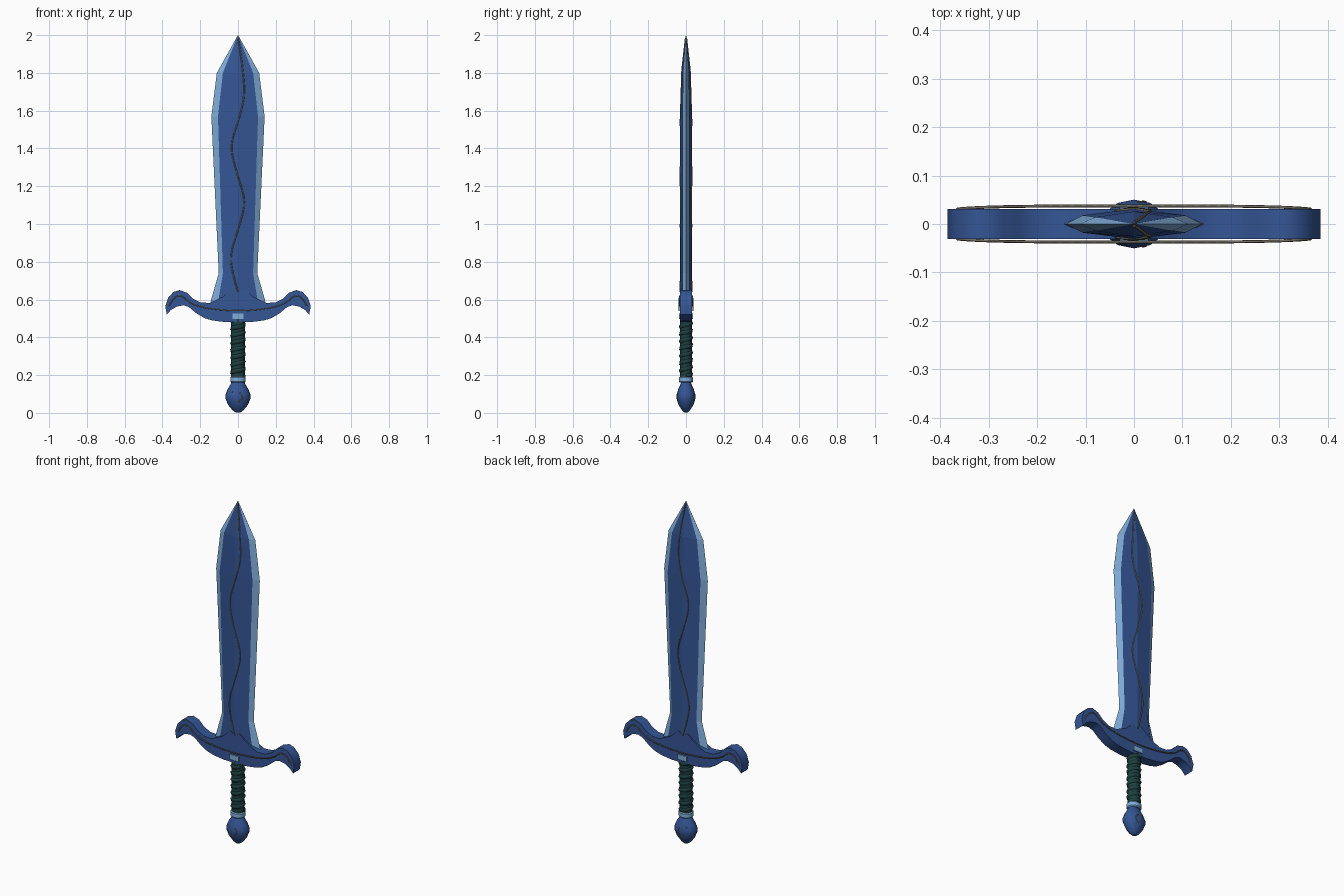
import bpy, bmesh, math

if "Cube" in bpy.data.objects:
    bpy.data.objects.remove(bpy.data.objects["Cube"])


def material(name, rgb):
    m = bpy.data.materials.new(name)
    m.diffuse_color = (*rgb, 1)
    m.use_nodes = True
    m.node_tree.nodes["Principled BSDF"].inputs["Base Color"].default_value = m.diffuse_color
    return m


BLUE = material("deep blue", (0.035, 0.092, 0.30))
LIGHT = material("pale blue", (0.22, 0.42, 0.70))
GREEN = material("dark green leather", (0.012, 0.05, 0.05))
GOLD = material("dull gold", (0.17, 0.16, 0.12))


def add_object(name, bm, mats, smooth=None):
    bmesh.ops.recalc_face_normals(bm, faces=bm.faces)
    me = bpy.data.meshes.new(name)
    bm.to_mesh(me)
    bm.free()
    ob = bpy.data.objects.new(name, me)
    bpy.context.collection.objects.link(ob)
    for m in mats:
        me.materials.append(m)
    if smooth:
        bpy.ops.object.select_all(action='DESELECT')
        ob.select_set(True)
        bpy.context.view_layer.objects.active = ob
        bpy.ops.object.shade_smooth_by_angle(angle=math.radians(smooth))
    return ob


def loft(bm, rings, strip_index=lambda i: 0):
    """Skin closed rings of points and cap the ends."""
    vs = [[bm.verts.new(p) for p in r] for r in rings]
    n = len(vs[0])
    for a, b in zip(vs, vs[1:]):
        for i in range(n):
            f = bm.faces.new((a[i], a[(i + 1) % n], b[(i + 1) % n], b[i]))
            f.material_index = strip_index(i)
    bm.faces.new(vs[0])
    bm.faces.new(vs[-1])


def lathe(name, profile, mat, sides, squash=1.0, smooth=40):
    bm = bmesh.new()
    loft(bm, [[(r * math.cos(2 * math.pi * i / sides),
                r * squash * math.sin(2 * math.pi * i / sides), z)
               for i in range(sides)] for r, z in profile])
    return add_object(name, bm, [mat], smooth)


def tube(name, pts, radius, mat, spline='NURBS', res=4):
    cu = bpy.data.curves.new(name, 'CURVE')
    cu.dimensions = '3D'
    cu.bevel_depth = radius
    cu.bevel_resolution = 1
    cu.resolution_u = res
    cu.use_fill_caps = True
    s = cu.splines.new(spline)
    s.points.add(len(pts) - 1)
    for p, co in zip(s.points, pts):
        p.co = (*co, 1)
    if spline == 'NURBS':
        s.order_u = 3
        s.use_endpoint_u = True
    cu.materials.append(mat)
    ob = bpy.data.objects.new(name, cu)
    bpy.context.collection.objects.link(ob)
    return ob


# Blade: eight-sided section, pale cutting bevels around a ridged core
# station: z, outer half width, core half width, core edge depth, ridge depth
stations = [(0.50, 0.10, 0.08, 0.018, 0.030), (0.59, 0.145, 0.105, 0.018, 0.030),
            (0.74, 0.102, 0.080, 0.018, 0.030), (1.57, 0.141, 0.106, 0.018, 0.031),
            (1.80, 0.112, 0.080, 0.014, 0.026), (1.999, 0.001, 0.0007, 0.0005, 0.001)]
bm = bmesh.new()
loft(bm, [[(-w, 0, z), (-i, -b, z), (0, -r, z), (i, -b, z),
           (w, 0, z), (i, b, z), (0, r, z), (-i, b, z)]
          for z, w, i, b, r in stations],
     lambda k: 1 if k in (0, 3, 4, 7) else 0)
add_object("blade", bm, [BLUE, LIGHT])

# Crossguard: half outline mirrored, extruded through the depth
half = [(0.03, 0.66), (0.08, 0.615), (0.15, 0.582), (0.20, 0.585), (0.24, 0.605),
        (0.272, 0.637), (0.31, 0.65), (0.342, 0.64), (0.37, 0.61), (0.385, 0.565),
        (0.377, 0.52), (0.355, 0.545), (0.325, 0.562), (0.29, 0.57), (0.26, 0.56),
        (0.22, 0.527), (0.18, 0.503), (0.14, 0.49), (0.07, 0.481)]
outline = [(0, 0.64)] + half + [(0, 0.48)] + [(-x, z) for x, z in reversed(half)]
bm = bmesh.new()
loft(bm, [[(x, y, z) for x, z in outline] for y in (-0.0305, 0.0305)])
add_object("crossguard", bm, [BLUE], 40)

# Grip core and spiral leather wrap
lathe("grip", [(0.036, 0.18), (0.036, 0.50)], GREEN, 16, 0.87)
turns, steps = 7.5, 14
helix = []
for k in range(int(turns * steps) + 1):
    a = 2 * math.pi * k / steps
    helix.append((0.027 * math.cos(a), 0.023 * math.sin(a),
                  0.195 + 0.29 * k / (turns * steps)))
tube("grip_wrap", helix, 0.015, GREEN, 'POLY')

# Collars and pommel
lathe("lower_collar", [(0.036, 0.16), (0.041, 0.165), (0.041, 0.187), (0.036, 0.192)],
      LIGHT, 16, 0.9)
bm = bmesh.new()
loft(bm, [[(x, y, z) for x, y in ((-0.03, -0.037), (0.03, -0.037),
                                  (0.03, 0.037), (-0.03, 0.037))] for z in (0.496, 0.526)])
add_object("upper_collar", bm, [LIGHT])
lathe("pommel", [(0.012, 0.002), (0.03, 0.015), (0.052, 0.042), (0.066, 0.075), (0.067, 0.095),
                 (0.055, 0.125), (0.04, 0.15), (0.032, 0.168)], BLUE, 12, 0.75)


# Gold vines on front and back of blade, guard and pommel
def ridge(z):
    return 0.031 if z < 1.57 else (0.031 - (z - 1.57) * 0.022 if z < 1.8
                                   else 0.026 * (2 - z) / 0.2)


wave = [(0.0, 1.985), (0.015, 1.90), (0.027, 1.80), (0.037, 1.68), (0.004, 1.55),
        (-0.045, 1.41), (0.0, 1.25), (0.042, 1.12), (0.008, 0.99), (-0.04, 0.85),
        (-0.034, 0.75), (0.0, 0.64)]
trim = [(0.365, 0.565, 0.031), (0.345, 0.61, 0.033), (0.30, 0.625, 0.035),
        (0.26, 0.585, 0.036), (0.20, 0.56, 0.037), (0.10, 0.545, 0.037)]
curl = [(-0.032, 0.11), (-0.015, 0.125), (0.012, 0.105), (0.028, 0.08),
        (0.005, 0.06), (-0.02, 0.045), (-0.01, 0.025)]
for side, s in (("front", -1), ("back", 1)):
    tube("blade_vine_" + side,
         [(x, s * (ridge(z) - 0.12 * abs(x) + 0.001), z) for x, z in wave], 0.0035, GOLD)
    tube("guard_vine_" + side,
         [(x, s * y, z) for x, z, y in trim] + [(0, s * 0.037, 0.54)]
         + [(-x, s * y, z) for x, z, y in reversed(trim)], 0.003, GOLD)
    tube("pommel_vine_" + side,
         [(x, s * (0.05 - 9 * (z - 0.085) ** 2 - 6 * x * x), z) for x, z in curl],
         0.003, GOLD)
